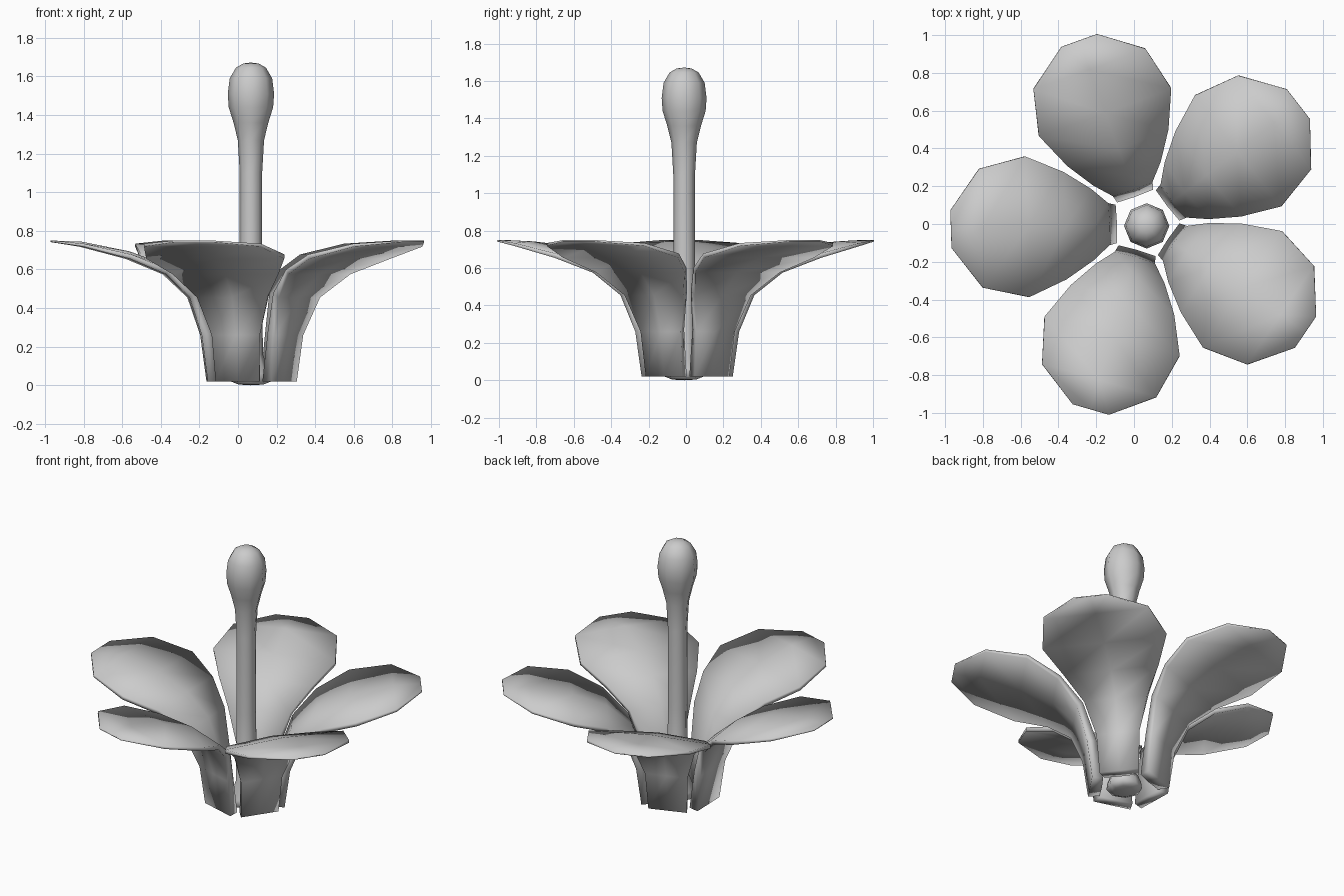
import bpy, bmesh, math
from mathutils import Matrix

if "Cube" in bpy.data.objects:
    bpy.data.objects.remove(bpy.data.objects["Cube"])


def finish(bm, name):
    bmesh.ops.recalc_face_normals(bm, faces=bm.faces)
    for f in bm.faces:
        f.smooth = True
    me = bpy.data.meshes.new(name)
    bm.to_mesh(me)
    bm.free()
    ob = bpy.data.objects.new(name, me)
    bpy.context.collection.objects.link(ob)
    return ob


# Petal rows: radius and height of outer skin, half width, mid thickness, edge thickness
ROWS = [(.218, .02, .118, .07, .066), (.25, .26, .13, .066, .06),
        (.315, .455, .19, .058, .042), (.44, .575, .285, .048, .03),
        (.63, .655, .372, .04, .024), (.87, .718, .315, .026, .016),
        (1.028, .742, .10, .008, .008)]
COLS = (-1, 0, 1)


def petal(name, angle):
    bm = bmesh.new()
    outer, inner = [], []
    for i, (r, z, w, mid, edge) in enumerate(ROWS):
        a, b = ROWS[max(i - 1, 0)], ROWS[min(i + 1, len(ROWS) - 1)]
        dr, dz = b[0] - a[0], b[1] - a[1]
        n = math.hypot(dr, dz)
        nr, nz = (-1, 0) if i == 0 else (-dz / n, dr / n)
        # the stem end narrows toward the flower's middle
        narrow = .86 if i < 2 else 1
        orow, irow = [], []
        for u in COLS:
            t = edge if u else mid
            orow.append(bm.verts.new((r, w * u, z)))
            irow.append(bm.verts.new((r + nr * t, w * u * narrow, z + nz * t)))
        outer.append(orow)
        inner.append(irow)
    m, k = len(ROWS), len(COLS)
    for g in (outer, inner):
        for i in range(m - 1):
            for j in range(k - 1):
                bm.faces.new((g[i][j], g[i][j + 1], g[i + 1][j + 1], g[i + 1][j]))
    # rim closing the two skins
    for i in range(m - 1):
        for j in (0, k - 1):
            bm.faces.new((outer[i][j], outer[i + 1][j], inner[i + 1][j], inner[i][j]))
    for j in range(k - 1):
        for i in (0, m - 1):
            bm.faces.new((outer[i][j], outer[i][j + 1], inner[i][j + 1], inner[i][j]))
    bm.transform(Matrix.Translation((.058, .005, 0)) @ Matrix.Rotation(angle, 4, 'Z'))
    return finish(bm, name)


for p in range(5):
    petal(f"petal_{p + 1}", math.radians(37.8 + 72 * p))

# Pistil: turned eight-sided stalk with a bulb on top
PROFILE = [(0, 0), (.065, .004), (.105, .02), (.1, .06), (.062, .16), (.058, .6),
           (.058, 1.1), (.068, 1.27), (.09, 1.36), (.115, 1.44), (.12, 1.51),
           (.11, 1.59), (.078, 1.645), (.04, 1.667), (0, 1.672)]
bm = bmesh.new()
vs = [bm.verts.new((r, 0, z)) for r, z in PROFILE]
es = [bm.edges.new(e) for e in zip(vs, vs[1:])]
bmesh.ops.spin(bm, geom=vs + es, cent=(0, 0, 0), axis=(0, 0, 1),
               angle=2 * math.pi, steps=8)
bmesh.ops.remove_doubles(bm, verts=bm.verts, dist=1e-4)
bm.transform(Matrix.Translation((.067, -.01, 0)))
finish(bm, "pistil")
